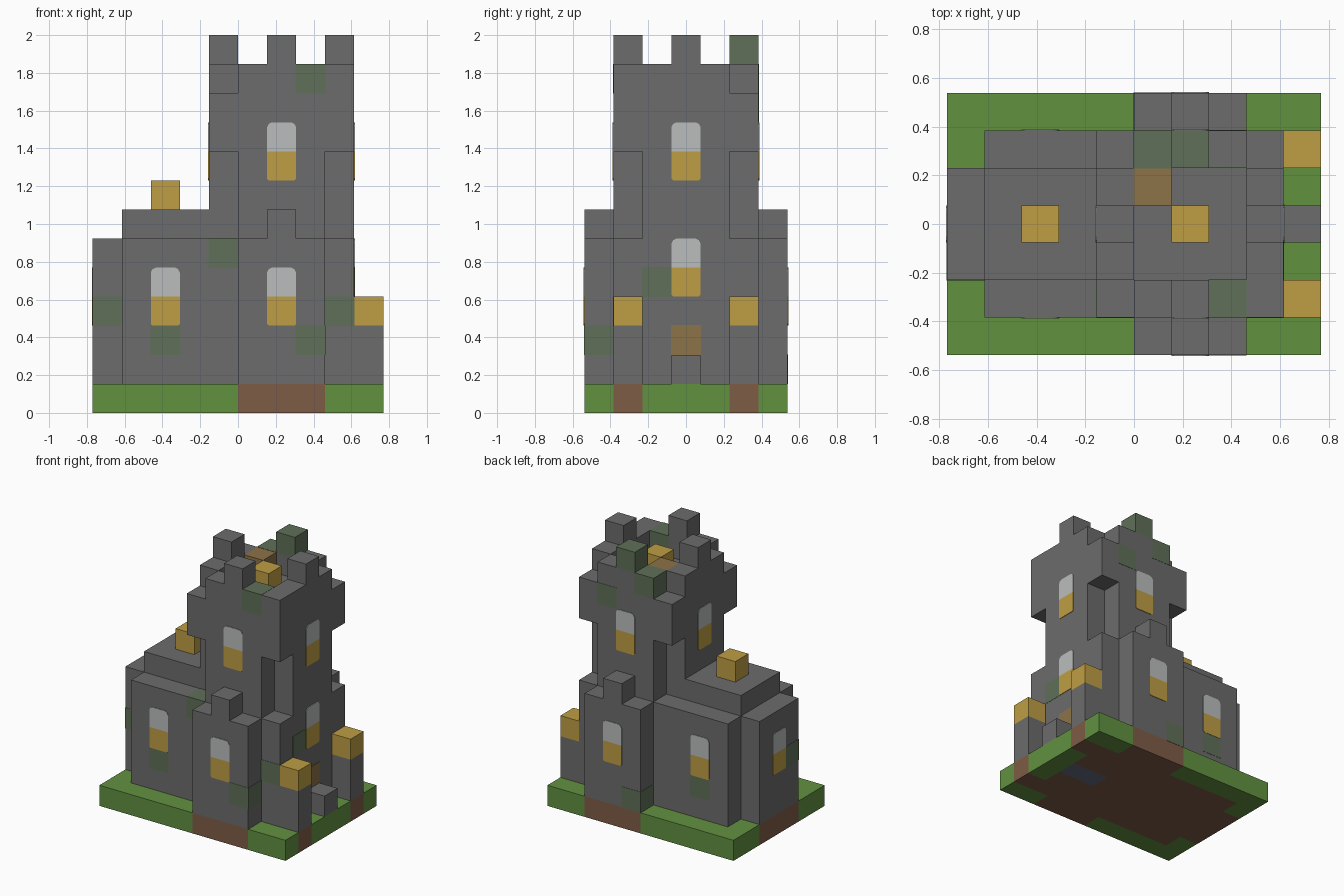
import bpy, bmesh
from mathutils import Vector, Matrix
from math import pi

if "Cube" in bpy.data.objects:
    bpy.data.objects.remove(bpy.data.objects["Cube"])

U = 2 / 13                      # edge of one building block
ORIGIN = Vector((5, 3.5, 0))    # block coordinates of the model centre


def material(name, r, g, b):
    def lin(c):
        c /= 255
        return c / 12.92 if c < 0.04045 else ((c + 0.055) / 1.055) ** 2.4
    m = bpy.data.materials.new(name)
    col = (lin(r), lin(g), lin(b), 1)
    m.diffuse_color = col
    m.use_nodes = True
    bsdf = m.node_tree.nodes["Principled BSDF"]
    bsdf.inputs["Base Color"].default_value = col
    bsdf.inputs["Roughness"].default_value = 0.9
    return m


STONE = material("stone grey", 108, 108, 108)
MOSS = material("mossy stone", 96, 112, 88)
GOLD = material("lamp gold", 191, 158, 68)
GLASS = material("pale glass", 187, 189, 189)
GRASS = material("grass green", 98, 145, 64)
EARTH = material("earth brown", 126, 92, 70)
WOOD = material("wood tan", 140, 115, 72)
SLATE = material("slate blue", 98, 108, 124)


def finish(name, bm, *mats):
    bmesh.ops.recalc_face_normals(bm, faces=bm.faces)
    me = bpy.data.meshes.new(name)
    bm.to_mesh(me)
    bm.free()
    for m in mats:
        me.materials.append(m)
    ob = bpy.data.objects.new(name, me)
    bpy.context.collection.objects.link(ob)
    return ob


def block(name, lo, hi, mat=STONE, grow=0.0):
    """Box between two corners given in block coordinates."""
    lo, hi = Vector(lo) - ORIGIN, Vector(hi) - ORIGIN
    size = (hi - lo) * U + Vector((grow, grow, grow)) * 2
    bm = bmesh.new()
    bmesh.ops.create_cube(bm, size=1)
    bmesh.ops.scale(bm, vec=size, verts=bm.verts)
    bmesh.ops.translate(bm, vec=(lo + hi) / 2 * U, verts=bm.verts)
    return finish(name, bm, mat)


def cell(name, pos, mat, grow=0.0):
    return block(name, pos, Vector(pos) + Vector((1, 1, 1)), mat, grow)


def window(name, pos, turn):
    """Thin arched pane over a gold pane; pos is the sill centre on the wall."""
    c = 0.17
    top = [(-.5, 1), (.5, 1), (.5, 2 - c), (.5 - c / 3, 2 - c / 3), (.5 - c, 2),
           (c - .5, 2), (c / 3 - .5, 2 - c / 3), (-.5, 2 - c)]
    low = [(.06 - .5, 0), (.5 - .06, 0), (.5, .06), (.5, 1), (-.5, 1), (-.5, .06)]
    bm = bmesh.new()
    for index, shape in enumerate((top, low)):
        face = bm.faces.new([bm.verts.new((x * U, 0, z * U)) for x, z in shape])
        new = bmesh.ops.extrude_face_region(bm, geom=[face])["geom"]
        verts = [g for g in new if isinstance(g, bmesh.types.BMVert)]
        bmesh.ops.translate(bm, vec=(0, -0.004, 0), verts=verts)
        for f in {f for v in verts for f in v.link_faces} | {face}:
            f.material_index = index
    place = Matrix.Translation((Vector(pos) - ORIGIN) * U) @ Matrix.Rotation(turn, 4, 'Z')
    bm.transform(place)
    finish(name, bm, GLASS, GOLD)


# Ground slab: earth under the building, grass elsewhere
def ground_kind(i, j):
    if j == 3 and i in (7, 8):
        return 2
    hall = 1 <= i <= 8 and 1 <= j <= 5
    return int(hall or 5 <= i <= 7 or (i == 0 and 2 <= j <= 4) or (i == 9 and j in (1, 5)))


bm = bmesh.new()
bmesh.ops.create_grid(bm, x_segments=10, y_segments=7, size=1)
bmesh.ops.scale(bm, vec=(5 * U, 3.5 * U, 1), verts=bm.verts)
new = bmesh.ops.extrude_face_region(bm, geom=bm.faces[:])["geom"]
bmesh.ops.translate(bm, vec=(0, 0, U), verts=[g for g in new if isinstance(g, bmesh.types.BMVert)])
bmesh.ops.recalc_face_normals(bm, faces=bm.faces)
for f in bm.faces:
    p = (f.calc_center_median() - f.normal * U / 4) / U + ORIGIN
    f.material_index = ground_kind(int(p.x), int(p.y))
finish("ground_slab", bm, GRASS, EARTH, SLATE)

# Main hall, roof step and end bay
block("hall", (1, 1, 1), (9, 6, 6))
block("hall_roof", (1, 2, 6), (4, 5, 7))
block("end_bay", (0, 2, 1), (1, 5, 6))
cell("roof_lamp", (2, 3, 7), GOLD)

# Front and back bays with a small crest
for side, j in (("front", 0), ("back", 6)):
    block(side + "_bay", (5, j, 1), (8, j + 1, 6))
    cell(side + "_bay_crest", (6, j, 6), STONE)

# Lamp posts and the entrance step
for side, j in (("front", 1), ("back", 5)):
    block(side + "_lamp_post", (9, j, 1), (10, j + 1, 3))
    cell(side + "_post_lamp", (9, j, 3), GOLD)
cell("entrance_step", (9, 3, 1), STONE)
cell("door_panel", (8, 3, 2), WOOD, 0.003)

# Tower shaft with notched corners, and the wider head
block("tower_shaft_deep", (5, 1, 6), (8, 6, 9))
block("tower_shaft_wide", (4, 2, 6), (9, 5, 9))
block("tower_head", (4, 1, 9), (9, 6, 11))

# Parapet with broken corners, and merlons
block("front_parapet", (5, 1, 11), (9, 2, 12))
block("back_parapet", (5, 5, 11), (8, 6, 12))
block("right_parapet", (4, 2, 11), (5, 5, 12))
block("left_parapet", (8, 2, 11), (9, 5, 12))
cell("front_merlon", (6, 1, 12), STONE)
cell("right_merlon", (4, 3, 12), STONE)
cell("left_merlon", (8, 3, 12), STONE)
cell("back_merlon", (6, 5, 12), MOSS)
cell("tower_lamp", (6, 3, 11), GOLD)
cell("tower_hatch", (5, 4, 11), WOOD)

# Mossy stones set in the walls
mossy = [(7, 1, 11), (5, 5, 11), (7, 5, 10), (4, 1, 5), (0, 2, 3), (2, 1, 2),
         (8, 1, 3), (7, 0, 2), (8, 2, 4), (5, 6, 1), (2, 5, 2)]
for n, pos in enumerate(mossy):
    cell(f"mossy_stone_{n + 1}", pos, MOSS, 0.002)

# Windows on all four sides
FRONT, LEFT, BACK, RIGHT = 0, pi / 2, pi, -pi / 2
window("tower_front_window", (6.5, 1, 8), FRONT)
window("front_bay_window", (6.5, 0, 3), FRONT)
window("hall_front_window", (2.5, 1, 3), FRONT)
window("tower_back_window", (6.5, 6, 8), BACK)
window("back_bay_window", (6.5, 7, 3), BACK)
window("hall_back_window", (2.5, 6, 3), BACK)
window("tower_left_window", (9, 3.5, 8), LEFT)
window("entrance_window", (9, 3.5, 4), LEFT)
window("tower_right_window", (4, 3.5, 8), RIGHT)
window("end_bay_window", (0, 3.5, 3), RIGHT)
